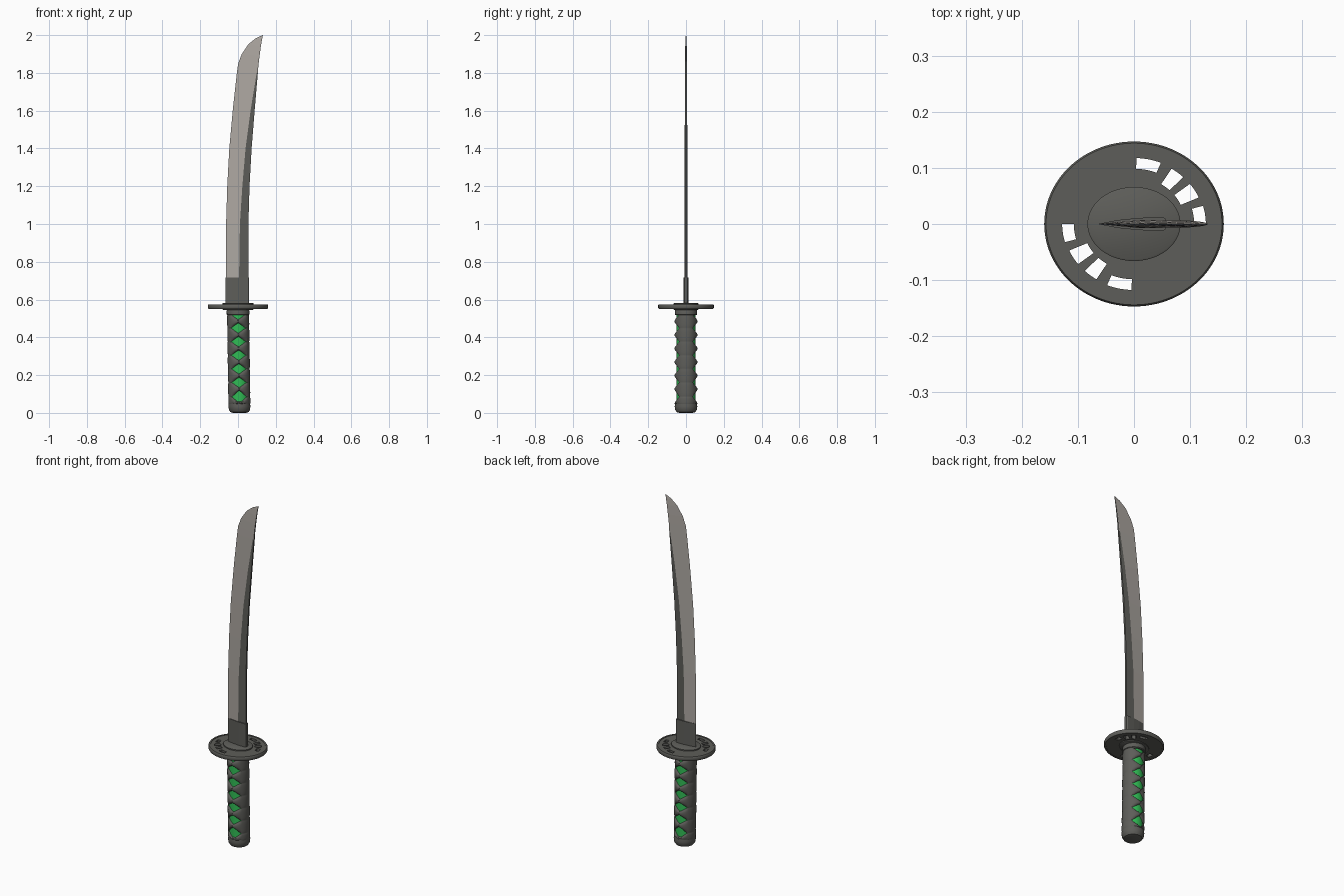
import bpy, bmesh, math

if "Cube" in bpy.data.objects:
    bpy.data.objects.remove(bpy.data.objects["Cube"])

def mat(name, c):
    m = bpy.data.materials.new(name)
    m.diffuse_color = (*c, 1)
    m.use_nodes = True
    m.node_tree.nodes["Principled BSDF"].inputs["Base Color"].default_value = m.diffuse_color
    return m

DARK = mat("dark grey", (0.11, 0.11, 0.10))
STEEL = mat("pale steel", (0.42, 0.39, 0.36))
GREEN = mat("green", (0.03, 0.50, 0.09))

def finish(name, bm, mats, smooth=True):
    bmesh.ops.remove_doubles(bm, verts=bm.verts, dist=1e-5)
    bmesh.ops.recalc_face_normals(bm, faces=bm.faces)
    me = bpy.data.meshes.new(name)
    bm.to_mesh(me)
    bm.free()
    for m in mats:
        me.materials.append(m)
    ob = bpy.data.objects.new(name, me)
    bpy.context.collection.objects.link(ob)
    if smooth:
        bpy.ops.object.select_all(action='DESELECT')
        ob.select_set(True)
        bpy.context.view_layer.objects.active = ob
        bpy.ops.object.shade_smooth_by_angle(angle=math.radians(35))
    return ob

def lean(z):
    """Sideways shift of the handle, which leans with the curve of the blade."""
    return 0.008 * (1 - min(z, 0.55) / 0.55)

def loft(name, rings, m, n=48, closed=False):
    """Stack of ellipses (rx, ry, z); closed joins last to first, else capped."""
    bm = bmesh.new()
    rows = []
    for rx, ry, z in rings:
        rows.append([bm.verts.new((lean(z) + rx * math.cos(a), ry * math.sin(a), z))
                     for a in (2 * math.pi * i / n for i in range(n))])
    pairs = list(zip(rows, rows[1:]))
    if closed:
        pairs.append((rows[-1], rows[0]))
    else:
        bm.faces.new(rows[0])
        bm.faces.new(rows[-1])
    for a, b in pairs:
        for i in range(n):
            j = (i + 1) % n
            bm.faces.new((a[i], a[j], b[j], b[i]))
    return finish(name, bm, [m])

# Handle: pommel, green core, collar
loft("pommel", [(0.035, 0.035, 0), (0.048, 0.049, 0.004), (0.056, 0.057, 0.016),
                (0.058, 0.060, 0.035), (0.056, 0.056, 0.055), (0.048, 0.046, 0.062)], DARK)
loft("handle_core", [(0.051, 0.049, 0.03), (0.051, 0.049, 0.53)], GREEN)
loft("handle_collar", [(0.055, 0.055, 0.517), (0.060, 0.059, 0.521),
                       (0.060, 0.059, 0.542), (0.056, 0.056, 0.552)], DARK)

# Handle wrap: dark bands leaving diamond openings on the front and back
DIAMONDS = [(0.085, 0.033)] + [(0.161 + 0.072 * i, 0.026) for i in range(6)]
LEVELS = [(0.045, 0)] + DIAMONDS
bm = bmesh.new()
N, STEPS = 96, [0, 0.06, 0.15, 0.3, 0.5, 0.7, 0.85, 0.94, 1]
for (z0, h0), (z1, h1) in zip(LEVELS, LEVELS[1:]):
    grid = []
    for i in range(N):
        a = 2 * math.pi * i / N
        off = math.acos(min(1, abs(math.sin(a))))      # angle away from front/back
        w = max(0, 1 - off / math.radians(48))
        col = []
        for t in STEPS:
            z = (z0 + h0 * w) * (1 - t) + (z1 - h1 * w) * t
            dip = 0.002 + 0.013 * math.sqrt(w)
            r = 0.0585 + 0.002 * w - dip * abs(2 * t - 1) ** 4
            col.append(bm.verts.new((lean(z) + r * math.cos(a), r * math.sin(a), z)))
        grid.append(col)
    for i in range(N):
        p, q = grid[i], grid[(i + 1) % N]
        for k in range(len(STEPS) - 1):
            bm.faces.new((p[k], q[k], q[k + 1], p[k + 1]))
finish("handle_wrap", bm, [DARK])

# Guard: oval plate with two point-symmetric groups of cut-outs
RX, RY = 0.16, 0.147
HOLES = [(0, 16, 0.67, 0.80), (24, 38, 0.57, 0.79),
         (46, 58, 0.57, 0.79), (68, 88, 0.67, 0.80)]
RADII = [0.3, 0.57, 0.67, 0.79, 0.80, 0.95]
bm = bmesh.new()
rows = [[bm.verts.new((RX * r * math.cos(math.radians(d)), RY * r * math.sin(math.radians(d)), 0.5725))
         for d in range(0, 360, 2)] for r in RADII]
for k in range(len(RADII) - 1):
    mid = (RADII[k] + RADII[k + 1]) / 2
    for i in range(180):
        d = (2 * i + 1) % 180
        quarter = (2 * i + 1) % 360
        if (quarter < 90 or 180 < quarter < 270) and any(
                a < d < b and lo < mid < hi for a, b, lo, hi in HOLES):
            continue
        j = (i + 1) % 180
        bm.faces.new((rows[k][i], rows[k][j], rows[k + 1][j], rows[k + 1][i]))
plate = finish("guard_plate", bm, [DARK], smooth=False)
sol = plate.modifiers.new("thickness", 'SOLIDIFY')
sol.thickness = 0.02
sol.offset = -1

# Guard rim and the raised washers above and below
loft("guard_rim", [(RX * s, RY * s, z) for s, z in
                   [(0.925, 0.551), (0.98, 0.551), (1, 0.556), (1, 0.570),
                    (0.98, 0.575), (0.925, 0.575)]], DARK, 96, True)
for name, z0, z1 in (("washer_top", 0.565, 0.581), ("washer_bottom", 0.546, 0.56)):
    loft(name, [(0.083, 0.066, z0), (0.083, 0.066, z1 - 0.002), (0.080, 0.063, z1)]
         if z0 > 0.56 else [(0.080, 0.063, z0), (0.083, 0.066, z0 + 0.002), (0.083, 0.066, z1)], DARK)

# Blade collar: wedge-shaped sleeve
bm = bmesh.new()
plan = [(-0.065, 0), (-0.03, -0.007), (0.01, -0.011), (0.052, -0.012), (0.057, -0.009),
        (0.057, 0.009), (0.052, 0.012), (0.01, 0.011), (-0.03, 0.007)]
base = bm.faces.new([bm.verts.new((x, y, 0.57)) for x, y in plan])
top = bmesh.ops.extrude_face_region(bm, geom=[base])["geom"]
bmesh.ops.translate(bm, verts=[v for v in top if isinstance(v, bmesh.types.BMVert)], vec=(0, 0, 0.146))
finish("blade_collar", bm, [DARK], smooth=False)

# Blade stations: edge x, edge z, ridge x, spine x, spine z, half thickness
STATIONS = [(-0.063, 0.60, 0.004, 0.055, 0.60, 0.007), (-0.063, 1.0, 0.010, 0.055, 1.0, 0.007),
            (-0.057, 1.2, 0.023, 0.061, 1.2, 0.007), (-0.046, 1.4, 0.040, 0.072, 1.4, 0.0068),
            (-0.026, 1.62, 0.067, 0.088, 1.6, 0.0065), (-0.006, 1.80, 0.099, 0.105, 1.8, 0.006),
            (0.001, 1.85, 0.104, 0.108, 1.84, 0.0055), (0.020, 1.90, 0.111, 0.114, 1.89, 0.005),
            (0.056, 1.953, 0.119, 0.121, 1.94, 0.004), (0.095, 1.984, 0.125, 0.127, 1.975, 0.003),
            (0.131, 2.0, 0.1315, 0.132, 2.0, 0.001)]
bm = bmesh.new()
rows = []
for ex, ez, rx, sx, sz, h in STATIONS:
    f = (rx - ex) / (sx - ex)
    rz = ez + (sz - ez) * f
    pts = [(ex, 0, ez), (rx, -h, rz), (sx, -h * 0.75, sz), (sx, h * 0.75, sz), (rx, h, rz)]
    rows.append([bm.verts.new(p) for p in pts])
bm.faces.new(rows[0])
bm.faces.new(rows[-1])
for s, (a, b) in enumerate(zip(rows, rows[1:])):
    for i in range(5):
        j = (i + 1) % 5
        face = bm.faces.new((a[i], a[j], b[j], b[i]))
        # dark back of the blade, pale cutting side and tip
        face.material_index = 1 if i in (1, 2, 3) and (s < 5 or i == 2) else 0
finish("blade", bm, [STEEL, DARK], smooth=False)
